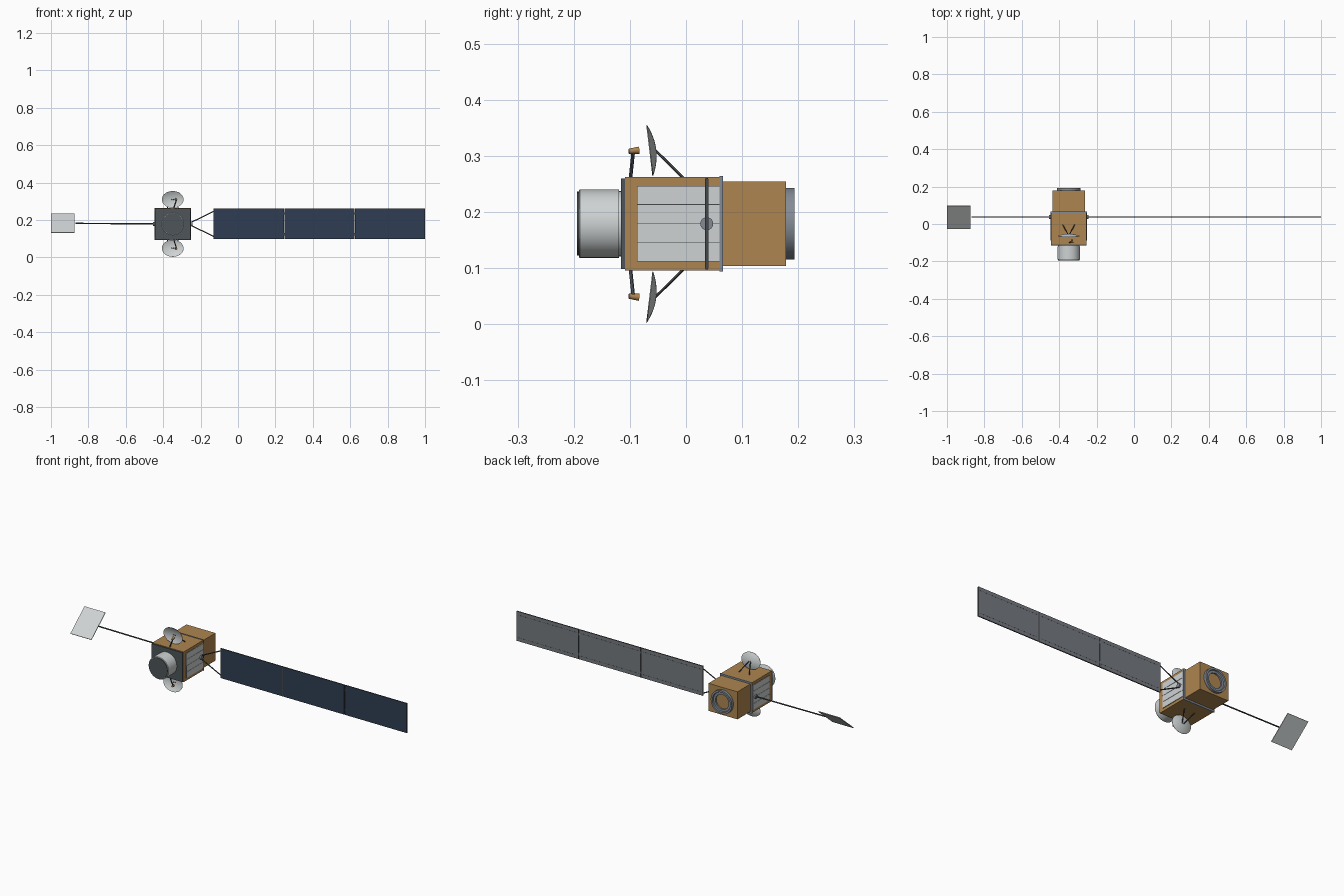
import bpy, bmesh
from math import pi
from mathutils import Vector, Matrix

if "Cube" in bpy.data.objects:
    bpy.data.objects.remove(bpy.data.objects["Cube"], do_unlink=True)

CX, CZ = -0.349, 0.179   # axis of the bus
PY = 0.037               # plane of the solar wing and boom


def material(name, rgb):
    m = bpy.data.materials.new(name)
    m.use_nodes = True
    m.diffuse_color = (*rgb, 1)
    bsdf = next(n for n in m.node_tree.nodes if n.type == 'BSDF_PRINCIPLED')
    bsdf.inputs["Base Color"].default_value = (*rgb, 1)
    return m


foil = material("gold foil", (0.42, 0.235, 0.08))
light = material("light grey", (0.62, 0.65, 0.65))
dark = material("dark slate", (0.075, 0.09, 0.1))
navy = material("solar navy", (0.028, 0.046, 0.085))
backing = material("panel back grey", (0.18, 0.195, 0.215))
steel = material("steel grey", (0.23, 0.26, 0.3))
rod_grey = material("rod grey", (0.06, 0.063, 0.07))


def finish(name, bm, mat, smooth=False):
    bmesh.ops.recalc_face_normals(bm, faces=bm.faces[:])
    mesh = bpy.data.meshes.new(name)
    bm.to_mesh(mesh)
    bm.free()
    mesh.materials.append(mat)
    ob = bpy.data.objects.new(name, mesh)
    bpy.context.collection.objects.link(ob)
    if smooth:
        bpy.ops.object.select_all(action='DESELECT')
        ob.select_set(True)
        bpy.context.view_layer.objects.active = ob
        bpy.ops.object.shade_smooth_by_angle(angle=pi / 6)
    return ob


def box(name, centre, size, mat, tilt=0.0):
    bm = bmesh.new()
    bmesh.ops.create_cube(bm, size=1)
    bm.transform(Matrix.Translation(centre) @ Matrix.Rotation(tilt, 4, 'X')
                 @ Matrix.Diagonal((*size, 1)))
    return finish(name, bm, mat)


def rod(name, a, b, r, mat, r2=None, sides=12):
    a, b = Vector(a), Vector(b)
    bm = bmesh.new()
    bmesh.ops.create_cone(bm, cap_ends=True, segments=sides, radius1=r,
                          radius2=r if r2 is None else r2, depth=(b - a).length)
    turn = (b - a).to_track_quat('Z', 'Y').to_matrix().to_4x4()
    bm.transform(Matrix.Translation((a + b) / 2) @ turn)
    return finish(name, bm, mat, True)


def lathe(name, profile, mat, place, closed=False, steps=40):
    """Turn a (radius, y) profile about the y axis."""
    bm = bmesh.new()
    vs = [bm.verts.new((r, y, 0)) for r, y in profile]
    pairs = list(zip(vs, vs[1:])) + ([(vs[-1], vs[0])] if closed else [])
    edges = [bm.edges.new(p) for p in pairs]
    bmesh.ops.spin(bm, geom=vs + edges, cent=(0, 0, 0), axis=(0, 1, 0),
                   angle=2 * pi, steps=steps)
    bmesh.ops.remove_doubles(bm, verts=bm.verts[:], dist=1e-5)
    bm.transform(place)
    return finish(name, bm, mat, True)


axis = Matrix.Translation((CX, 0, CZ))

# Bus: main box, rear box, joint frame and front plate
box("main_body", (CX, -0.0225, CZ), (0.19, 0.173, 0.166), foil)
box("rear_body", (CX, 0.12, CZ), (0.176, 0.116, 0.151), foil)
box("joint_frame", (CX, 0.063, CZ), (0.194, 0.006, 0.17), steel)
box("front_plate", (CX, -0.112, CZ), (0.188, 0.007, 0.161), dark)

# Side radiators: slats over a dark backing
for s, side in ((1, "left"), (-1, "right")):
    x = CX + s * 0.095
    box(f"{side}_radiator_backing", (x, -0.0135, CZ), (0.003, 0.147, 0.135), rod_grey)
    for i in range(4):
        z = CZ + (i - 1.5) * 0.0341
        box(f"{side}_radiator_slat_{i + 1}", (x + s * 0.001, -0.0135, z),
            (0.005, 0.147, 0.0327), light)

# Front telescope barrel and its dark aperture
lathe("barrel", [(0, -0.115), (0.058, -0.115), (0.058, -0.119), (0.061, -0.119),
                 (0.061, -0.189), (0.0595, -0.191), (0, -0.191)], light, axis)
lathe("aperture", [(0, -0.19), (0.057, -0.19), (0.057, -0.194), (0, -0.194)], dark, axis)

# Rear docking ring, stepped inside, open to the foil
lathe("rear_ring", [(0.064, 0.177), (0.064, 0.193), (0.054, 0.193), (0.052, 0.186),
                    (0.04, 0.186), (0.04, 0.177)], steel, axis, closed=True)

# Solar wing: three panels with a frame, cells in front and grey backs
x0, pitch, width = -0.13, 0.3775, 0.375
for i in range(3):
    cx = x0 + i * pitch + width / 2
    box(f"wing_frame_{i + 1}", (cx, PY, CZ), (width, 0.005, 0.163), rod_grey)
    box(f"wing_cells_{i + 1}", (cx, PY - 0.0025, CZ), (width - 0.003, 0.001, 0.16), navy)
    box(f"wing_back_{i + 1}", (cx, PY + 0.0025, CZ), (width - 0.003, 0.001, 0.16), backing)
    for s, where in ((1, "upper"), (-1, "lower")):
        box(f"wing_{where}_seam_{i + 1}", (cx, PY + 0.003, CZ + s * 0.062),
            (width - 0.02, 0.0008, 0.0013), rod_grey)
        if i:
            box(f"wing_{where}_hinge_{i}", (x0 + i * pitch - 0.00125, PY, CZ + s * 0.055),
                (0.006, 0.004, 0.012), rod_grey)

# Wing hub and yoke
rod("wing_hub", (CX + 0.09, PY, CZ), (CX + 0.106, PY, CZ), 0.0115, steel, sides=24)
for s, where in ((1, "upper"), (-1, "lower")):
    rod(f"{where}_yoke", (CX + 0.098, PY, CZ + s * 0.008),
        (x0 + 0.002, PY, CZ + s * 0.068), 0.003, rod_grey)

# Boom and tilted trim flap on the opposite side
rod("boom_hub", (CX - 0.09, PY, CZ), (CX - 0.106, PY, CZ), 0.0115, steel, sides=24)
rod("boom", (CX - 0.1, PY, CZ), (-0.87, PY, CZ + 0.003), 0.0035, rod_grey)
box("trim_flap", (-0.9365, PY, CZ + 0.003), (0.127, 0.16, 0.004), light, tilt=0.698)

# Top and bottom dish antennas with struts and feed horns
bowl = [(r / 8, -0.011 * (r / 8) ** 2) for r in range(9)]
shell = bowl + [(r, y - 0.0015) for r, y in reversed(bowl)]
for s, where in ((1, "top"), (-1, "bottom")):
    place = (Matrix.Translation((CX, -0.053, CZ + s * 0.132))
             @ Matrix.Rotation(s * 0.12, 4, 'X') @ Matrix.Diagonal((0.058, 1, 0.0455, 1)))
    lathe(f"{where}_dish", shell, light, place)
    for t, hand in ((1, "left"), (-1, "right")):
        rod(f"{where}_{hand}_dish_strut", (CX + t * 0.004, -0.055, CZ + s * 0.131),
            (CX + t * 0.032, -0.004, CZ + s * 0.081), 0.0025, rod_grey)
    rod(f"{where}_feed_mast", (CX + 0.004, -0.099, CZ + s * 0.081),
        (CX + 0.02, -0.094, CZ + s * 0.128), 0.0032, rod_grey)
    rod(f"{where}_feed_horn", (CX + 0.02, -0.102, CZ + s * 0.129),
        (CX + 0.017, -0.084, CZ + s * 0.131), 0.0045, foil, r2=0.0065, sides=16)
